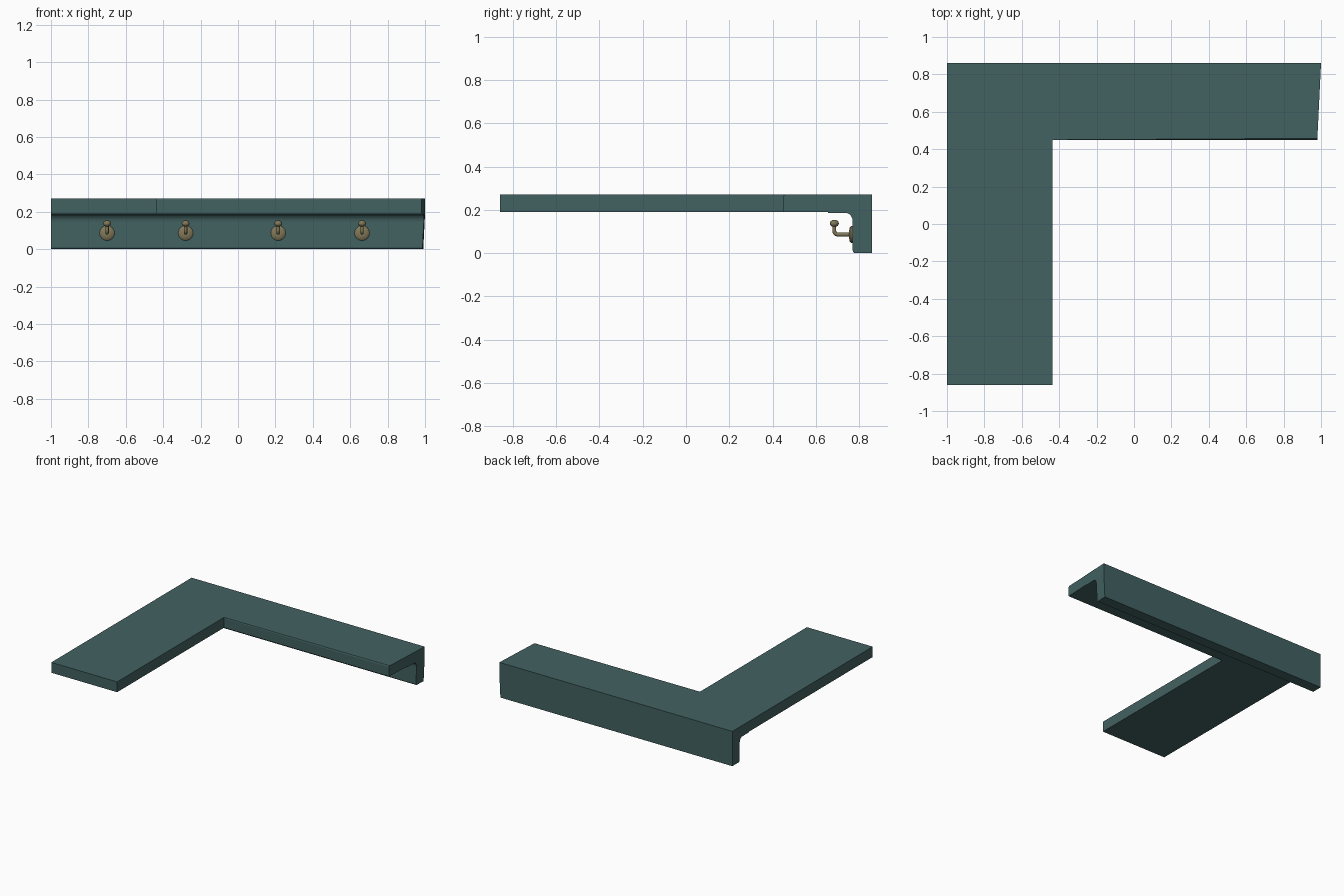
import bpy, bmesh, math
from mathutils import Vector, Matrix

if "Cube" in bpy.data.objects:
    bpy.data.objects.remove(bpy.data.objects["Cube"])


def material(name, color):
    m = bpy.data.materials.new(name)
    m.diffuse_color = color
    m.use_nodes = True
    m.node_tree.nodes["Principled BSDF"].inputs["Base Color"].default_value = m.diffuse_color
    return m


TEAL = material("painted_wood", (0.055, 0.12, 0.12, 1))
BRASS = material("aged_brass", (0.22, 0.19, 0.10, 1))


def add_object(name, bm, mat):
    bmesh.ops.recalc_face_normals(bm, faces=bm.faces)
    me = bpy.data.meshes.new(name)
    bm.to_mesh(me)
    bm.free()
    me.materials.append(mat)
    ob = bpy.data.objects.new(name, me)
    bpy.context.collection.objects.link(ob)
    return ob


def prism(points, offset):
    bm = bmesh.new()
    face = bm.faces.new([bm.verts.new(p) for p in points])
    ext = bmesh.ops.extrude_face_region(bm, geom=[face])
    verts = [g for g in ext["geom"] if isinstance(g, bmesh.types.BMVert)]
    bmesh.ops.translate(bm, verts=verts, vec=offset)
    return bm


# L-shaped shelf board with a slightly skewed right end
outline = [(-1, -0.86), (-0.435, -0.86), (-0.435, 0.45),
           (0.98, 0.45), (1, 0.86), (-1, 0.86)]
bm = prism([(x, y, 0.19) for x, y in outline], (0, 0, 0.08))
# Eased front edge of the long arm
bm.edges.ensure_lookup_table()
front = [e for e in bm.edges
         if all(abs(v.co.y - 0.45) < 1e-4 and v.co.z > 0.25 for v in e.verts)]
bmesh.ops.bevel(bm, geom=front, offset=0.008, segments=2,
                affect='EDGES', profile=0.5)
add_object("shelf_board", bm, TEAL)

# Hook rail with an eased bottom edge and a cove under the shelf
profile = [(0.86, 0.004), (0.778, 0.004), (0.772, 0.006), (0.77, 0.012)]
profile[0:2] = [(0.86, 0.0), (0.778, 0.0)]
for i in range(9):
    a = math.radians(90 * i / 8)
    profile.append((0.74 + 0.03 * math.cos(a), 0.145 + 0.04 * math.sin(a)))
profile += [(0.655, 0.185), (0.655, 0.19), (0.86, 0.19)]
bm = prism([(-1, y, z) for y, z in profile], (1.99, 0, 0))
# Match the skewed right end
for v in bm.verts:
    if v.co.x > 0:
        v.co.x = 0.98 + 0.02 * (v.co.y - 0.45) / 0.41 - 0.05 * (0.19 - v.co.z)
add_object("hook_rail", bm, TEAL)


def hook_mesh():
    bm = bmesh.new()
    # Wall plate with a domed rim, turned about the y axis
    rings = [(0.04, 0.0), (0.04, -0.008), (0.034, -0.014), (0.015, -0.018)]
    n = 24
    loops = [[bm.verts.new((r * math.cos(2 * math.pi * k / n), y,
                            r * math.sin(2 * math.pi * k / n)))
              for k in range(n)] for r, y in rings]
    for a, b in zip(loops, loops[1:]):
        for k in range(n):
            bm.faces.new((a[k], a[(k + 1) % n], b[(k + 1) % n], b[k]))
    bm.faces.new(loops[0])
    bm.faces.new(loops[-1])
    # Bent arm swept along a path in the yz plane
    path = [(-0.01, 0)]
    for i in range(6):
        a = math.radians(90 * i / 5)
        path.append((-0.070 - 0.016 * math.sin(a), 0.016 - 0.016 * math.cos(a)))
    path.append((-0.086, 0.048))
    angles = [0] + [math.radians(18 * i) for i in range(6)] + [math.pi / 2]
    m, r = 12, 0.009
    tube = []
    for (y, z), t in zip(path, angles):
        side = Vector((0, math.sin(t), math.cos(t)))
        tube.append([bm.verts.new(
            Vector((r * math.cos(2 * math.pi * k / m), y, z))
            + side * r * math.sin(2 * math.pi * k / m)) for k in range(m)])
    for a, b in zip(tube, tube[1:]):
        for k in range(m):
            bm.faces.new((a[k], a[(k + 1) % m], b[(k + 1) % m], b[k]))
    # Flattened ball on the tip
    bmesh.ops.create_uvsphere(
        bm, u_segments=20, v_segments=12, radius=0.021,
        matrix=Matrix.Translation((0, -0.086, 0.051))
        @ Matrix.Diagonal((1, 1, 0.8, 1)))
    return bm


# Four coat hooks along the rail
for i, x in enumerate((-0.70, -0.28, 0.215, 0.663)):
    hook = add_object(f"coat_hook_{i + 1}", hook_mesh(), BRASS)
    hook.location = (x, 0.771, 0.086)
    bpy.ops.object.select_all(action='DESELECT')
    hook.select_set(True)
    bpy.context.view_layer.objects.active = hook
    bpy.ops.object.shade_smooth_by_angle(angle=math.radians(40))
